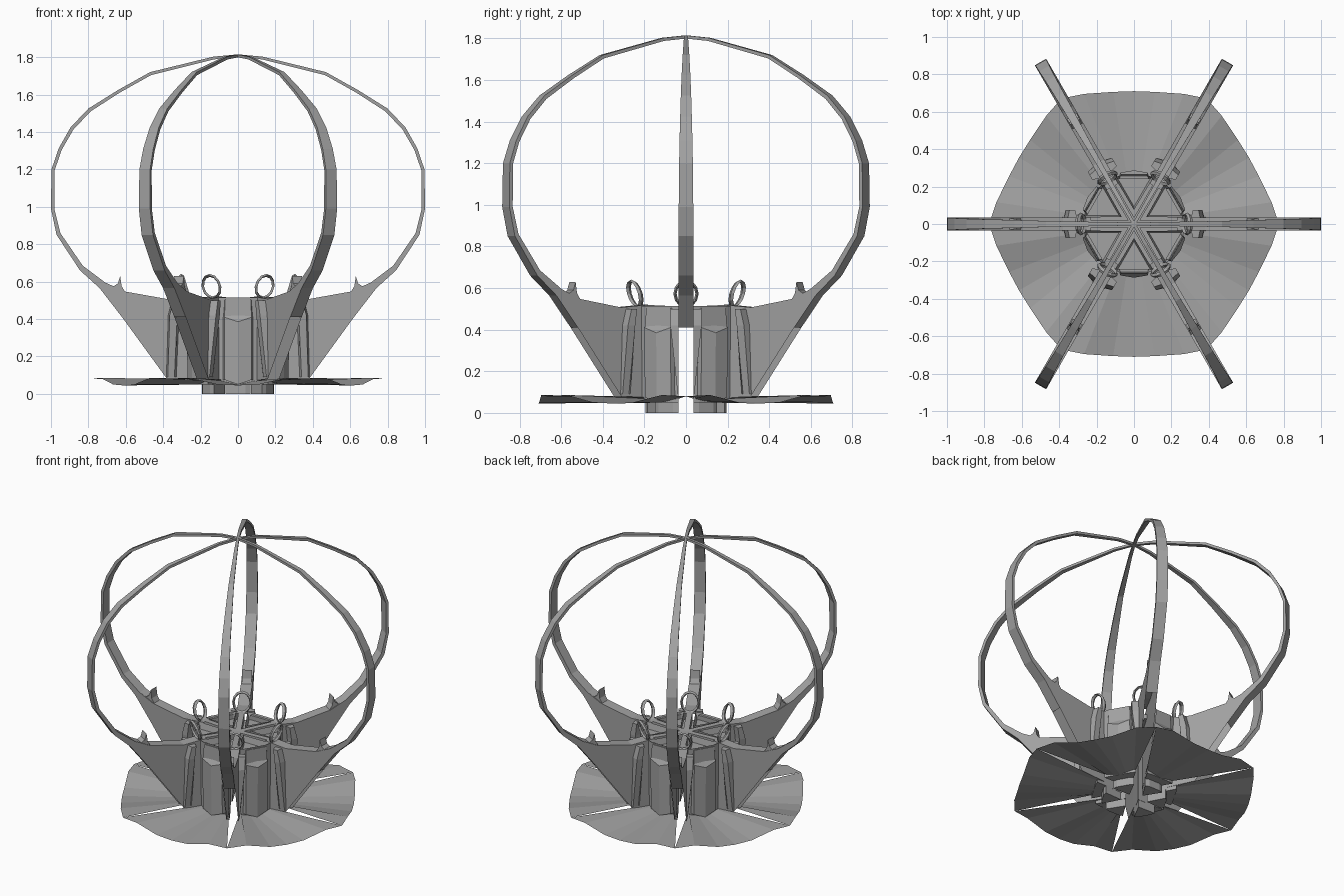
import bpy, bmesh
from math import pi, sin, cos, radians, tan

if "Cube" in bpy.data.objects:
    bpy.data.objects.remove(bpy.data.objects["Cube"])

SLIT = 0.035   # half width of the slot between sectors

# Dark grey metal used on every part
metal = bpy.data.materials.new("dark_metal")
metal.diffuse_color = (0.36, 0.36, 0.36, 1)
metal.use_nodes = True
metal.node_tree.nodes["Principled BSDF"].inputs["Base Color"].default_value = metal.diffuse_color


def six(name, verts, faces, turn=0.0, edit=None):
    """Build one mesh in a local frame (x = outward) and place six turned copies."""
    bm = bmesh.new()
    vs = [bm.verts.new(v) for v in verts]
    for f in faces:
        bm.faces.new([vs[i] for i in f])
    bmesh.ops.recalc_face_normals(bm, faces=bm.faces[:])
    if edit:
        edit(bm)
    me = bpy.data.meshes.new(name)
    bm.to_mesh(me)
    bm.free()
    me.materials.append(metal)
    for k in range(6):
        ob = bpy.data.objects.new(f"{name}_{k + 1}", me)
        ob.rotation_euler.z = turn + k * pi / 3
        bpy.context.collection.objects.link(ob)


def loft(sections):
    """Faces joining equal-length loops of points, with both ends capped."""
    n = len(sections[0])
    verts = [p for s in sections for p in s]
    faces = [(a * n + i, a * n + (i + 1) % n, (a + 1) * n + (i + 1) % n, (a + 1) * n + i)
             for a in range(len(sections) - 1) for i in range(n)]
    faces.append(tuple(range(n))[::-1])
    faces.append(tuple((len(sections) - 1) * n + i for i in range(n)))
    return verts, faces


def slab(profile, h):
    """Flat (r, z) outline thickened sideways."""
    return loft([[(r, s * h, z) for r, z in profile] for s in (-1, 1)])


def edge(x):
    """Sideways limit of a sector at outward distance x."""
    return x * tan(pi / 6) - SLIT / cos(pi / 6)


# Arm: hollow fin at the bottom sweeping into a slim rib (outer r,z / inner r,z / half width)
stations = [
    (0.23, 0.07, 0.23, 0.52, 0.035), (0.38, 0.08, 0.38, 0.507, 0.035),
    (0.62, 0.41, 0.61, 0.548, 0.035), (0.74, 0.565, 0.71, 0.595, 0.035),
    (0.845, 0.66, 0.83, 0.685, 0.035), (0.97, 0.85, 0.95, 0.86, 0.035),
    (1.0, 0.99, 0.982, 0.99, 0.035), (0.997, 1.20, 0.98, 1.195, 0.033),
    (0.96, 1.31, 0.944, 1.302, 0.031), (0.895, 1.425, 0.88, 1.413, 0.028),
    (0.80, 1.525, 0.788, 1.51, 0.025), (0.64, 1.625, 0.633, 1.61, 0.021),
    (0.47, 1.72, 0.465, 1.704, 0.016), (0.13, 1.803, 0.128, 1.788, 0.010),
    (0.0, 1.815, 0.0, 1.80, 0.008)]
verts, faces = [], []
for ro, zo, ri, zi, w in stations:
    verts += [(ro, -w, zo), (ro, w, zo), (ri, w, zi), (ri, -w, zi)]
for i in range(len(stations) - 1):
    a, b = i * 4, i * 4 + 4
    for j in range(4):
        if j == 0 and i < 2:      # fin stays open along its lower outer edge
            continue
        k = (j + 1) % 4
        faces.append((a + j, a + k, b + k, b + j))
six("arm", verts, faces)

# Horn on the inner side of each arm
six("horn", *slab([(0.60, 0.54), (0.622, 0.575), (0.63, 0.63), (0.642, 0.59),
                   (0.665, 0.575), (0.71, 0.595), (0.68, 0.56)], 0.03))

# Spokes across the top of the body, and the strips beneath that close the slots
six("spoke", *slab([(0.0, 0.46), (0.25, 0.43), (0.25, 0.52), (0.0, 0.51)], 0.018))
six("slot_cover", *slab([(0.0, 0.44), (0.25, 0.44), (0.25, 0.47), (0.0, 0.47)], 0.042))


# Body sectors with a recessed top
def section(x_mid, x_side, z):
    t = edge(x_side)
    return [(0.075, 0, z), (x_side, -t, z), (x_mid, -0.07, z), (x_mid, 0.07, z), (x_side, t, z)]


def recess(bm):
    top = [f for f in bm.faces if f.normal.z > 0.9]
    bmesh.ops.inset_region(bm, faces=top, thickness=0.018)
    bmesh.ops.translate(bm, verts=list({v for f in top for v in f.verts}), vec=(0, 0, -0.04))


six("body_sector", *loft([section(0.25, 0.245, 0.05), section(0.26, 0.25, 0.515)]),
    turn=pi / 6, edit=recess)

# Raised panel on each sector, with a slanted peak at the top
panel = [[(0.24, -w, z0), (r, -w * 0.85, z0), (r + d, 0, z1), (r, w * 0.85, z0), (0.24, w, z0)]
         for w, r, d, z0, z1 in ((0.085, 0.27, 0.012, 0.075, 0.05),
                                 (0.085, 0.275, 0.012, 0.41, 0.385),
                                 (0.085, 0.268, 0.0, 0.415, 0.42),
                                 (0.08, 0.265, 0.0, 0.505, 0.505))]
six("panel", *loft(panel), turn=pi / 6)

# Foot blocks under the body
t = edge(0.185)
six("foot", *loft([[(0.08, 0, z), (0.185, -t, z), (0.195, -0.04, z), (0.195, 0.04, z), (0.185, t, z)]
                   for z in (0.0, 0.06)]), turn=pi / 6)

# Tapered buttresses on both sides of each fin
for side, label in ((1, "left"), (-1, "right")):
    secs = [[(r0, side * SLIT, z), (r0 + 0.01, side * t, z), (r1, side * t, z),
             (r1 + 0.008, side * SLIT, z)]
            for r0, r1, t, z in ((0.33, 0.375, 0.04, 0.09), (0.315, 0.365, 0.075, 0.42),
                                 (0.305, 0.345, 0.075, 0.50))]
    six(f"buttress_{label}", *loft(secs))

# Upright loop handles, leaning outward
n, m = 12, 4
loop = []
for i in range(n):
    a = 2 * pi * i / n
    for j in range(m):
        b = 2 * pi * j / m
        z = 0.573 + (0.060 + 0.008 * cos(b)) * sin(a)
        loop.append((0.265 + (z - 0.51) * 0.3 + 0.013 * sin(b),
                     (0.053 + 0.008 * cos(b)) * cos(a), z))
six("loop_handle", loop,
    [(i * m + j, i * m + (j + 1) % m, (i + 1) % n * m + (j + 1) % m, (i + 1) % n * m + j)
     for i in range(n) for j in range(m)])

# Skirt petals: thin folded sheets, low in the middle, raised corners meeting at the tips
half = [(30, 0.775, 0.08), (21, 0.745, 0.086), (9, 0.715, 0.05)]
cols = [(-a, r, z) for a, r, z in half] + [(0, 0.71, 0.045)] + half[::-1]
inner, outer = [], []
for a, r, z in cols:
    c, s = cos(radians(a)), sin(radians(a))
    outer.append((r * c, r * s, z))
    x = 0.21 * c + 0.012
    inner.append((x, max(-edge(x), min(edge(x), 0.21 * s)), 0.05 + abs(a) / 30 * 0.025))
nc = len(cols)
six("petal", inner + outer, [(i, i + nc, i + nc + 1, i + 1) for i in range(nc - 1)], turn=pi / 6)
